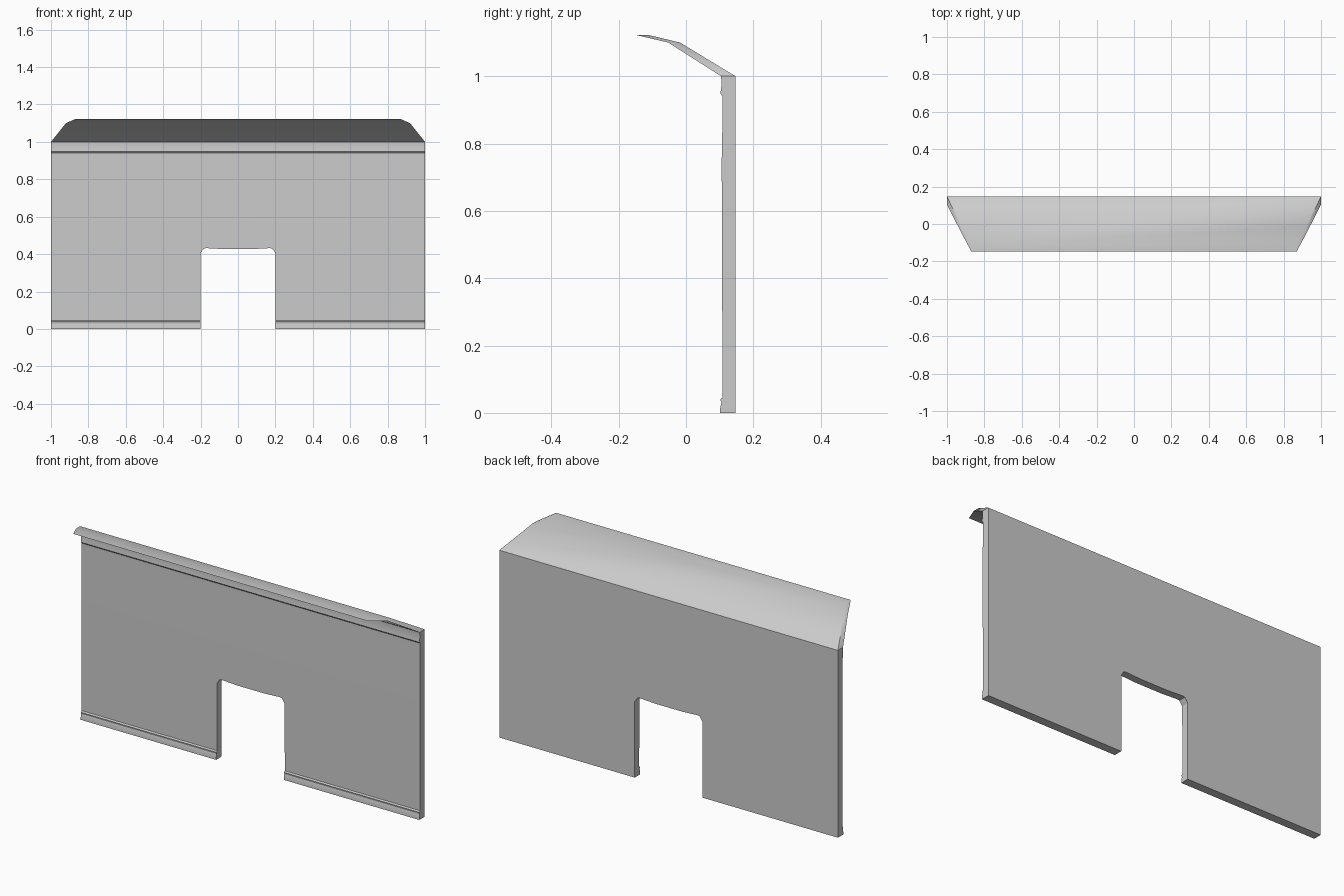
import bpy, bmesh

if "Cube" in bpy.data.objects:
    bpy.data.objects.remove(bpy.data.objects["Cube"])


def make_object(name, bm):
    bmesh.ops.recalc_face_normals(bm, faces=bm.faces[:])
    mesh = bpy.data.meshes.new(name)
    bm.to_mesh(mesh)
    bm.free()
    obj = bpy.data.objects.new(name, mesh)
    bpy.context.collection.objects.link(obj)
    return obj


# Cross-section (y, z, half width): wall front with skirting and top trim,
# then the curled overhang's inner and outer lines, then the plain back
front = [(0.101, 0.0), (0.101, 0.012), (0.105, 0.030), (0.102, 0.040),
         (0.109, 0.046), (0.109, 0.10), (0.107, 0.40), (0.106, 0.75),
         (0.109, 0.90), (0.109, 0.940), (0.102, 0.948), (0.106, 0.975),
         (0.104, 1.0)]
front = [(y, z, 1.0) for y, z in front]
inner = [(-0.053, 1.10, 0.92), (-0.147, 1.122, 0.87)]
outer = [(-0.110, 1.122, 0.87), (-0.018, 1.10, 0.92)]
back = [(0.147, 1.0, 1.0), (0.147, 0.0, 1.0)]
section = front + inner + outer + back

bm = bmesh.new()
left = [bm.verts.new((-w, y, z)) for y, z, w in section]
right = [bm.verts.new((w, y, z)) for y, z, w in section]
n = len(section)
for i in range(n):
    j = (i + 1) % n
    bm.faces.new((left[i], left[j], right[j], right[i]))

# End faces: one for the wall, two quads for the overhang
f = len(front)
for side in (left, right):
    bm.faces.new(side[:f] + side[f + 4:])
    bm.faces.new((side[f - 1], side[f], side[f + 3], side[f + 4]))
    bm.faces.new((side[f], side[f + 1], side[f + 2], side[f + 3]))
wall = make_object("wall_panel_with_overhang", bm)

# Doorway cutter with clipped upper corners
half = [(0.2, -0.1), (0.2, 0.405), (0.183, 0.43), (0.17, 0.432), (0.08, 0.427)]
door = half + [(-x, z) for x, z in reversed(half)]
bm = bmesh.new()
face = bm.faces.new([bm.verts.new((x, -0.3, z)) for x, z in door])
ext = bmesh.ops.extrude_face_region(bm, geom=[face])
bmesh.ops.translate(bm, vec=(0, 0.7, 0),
                    verts=[v for v in ext["geom"] if isinstance(v, bmesh.types.BMVert)])
cutter = make_object("doorway_cutter", bm)
cutter.hide_render = True
cutter.hide_viewport = True

# Cut the doorway
cut = wall.modifiers.new("doorway", 'BOOLEAN')
cut.operation = 'DIFFERENCE'
cut.solver = 'EXACT'
cut.object = cutter
bpy.context.view_layer.objects.active = wall
wall.select_set(True)
bpy.ops.object.modifier_apply(modifier=cut.name)
bpy.data.objects.remove(cutter, do_unlink=True)

# Soften the shallow bends in the trim and keep hard corners
bpy.ops.object.shade_smooth_by_angle(angle=0.5)
